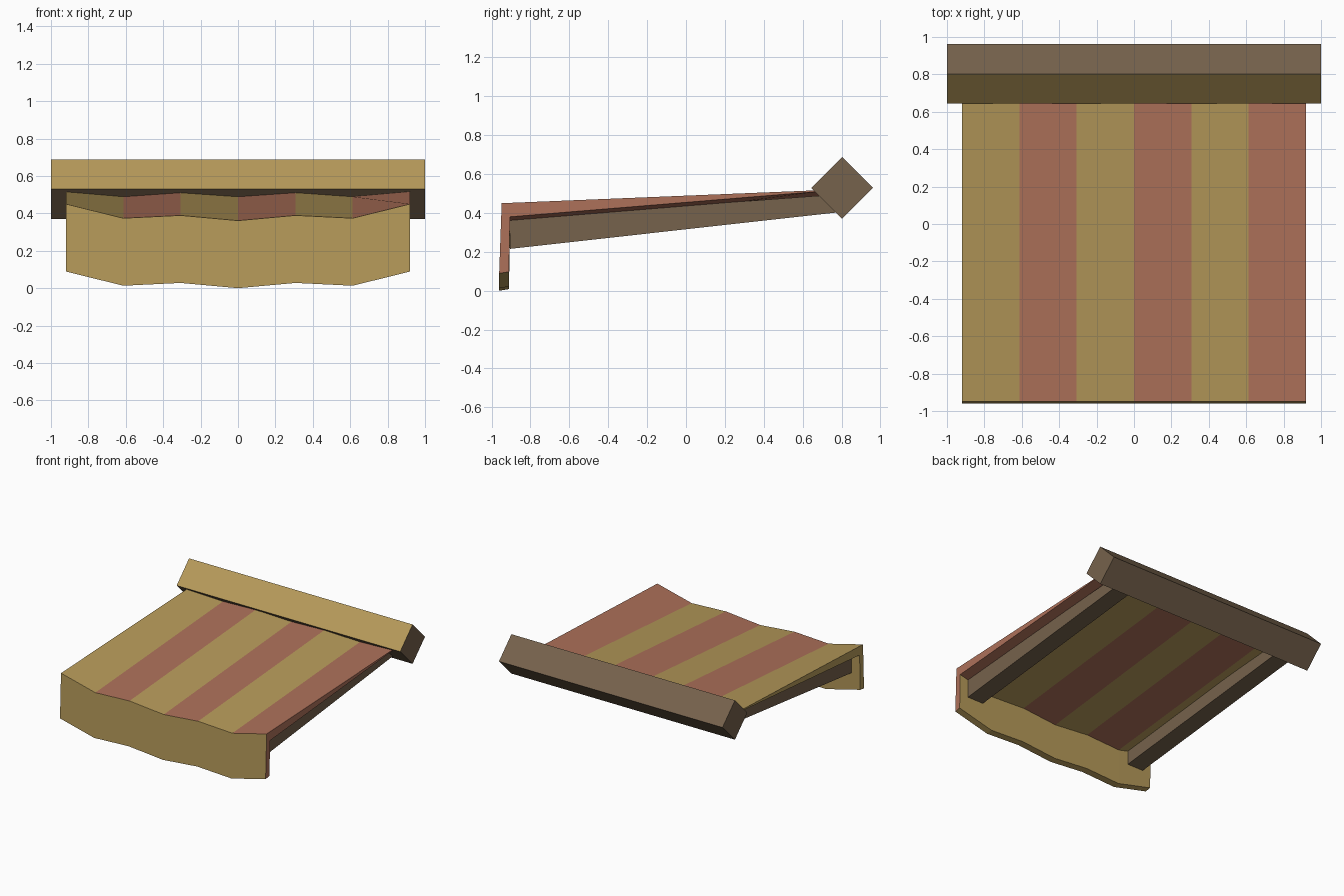
import bpy, bmesh

if "Cube" in bpy.data.objects:
    bpy.data.objects.remove(bpy.data.objects["Cube"])


def material(name, rgb):
    m = bpy.data.materials.new(name)
    m.diffuse_color = (*rgb, 1)
    m.use_nodes = True
    m.node_tree.nodes["Principled BSDF"].inputs["Base Color"].default_value = m.diffuse_color
    return m


YELLOW = material("straw yellow", (0.468, 0.323, 0.102))
RED = material("faded red", (0.423, 0.165, 0.102))
BROWN = material("dark wood", (0.181, 0.122, 0.072))


def loft(name, rings, mats, rule):
    """Skin closed rings of points; rule(face, ring index, side index) gives the material."""
    bm = bmesh.new()
    vs = [[bm.verts.new(p) for p in r] for r in rings]
    n = len(rings[0])
    jobs = []
    for i in range(len(vs) - 1):
        for j in range(n):
            k = (j + 1) % n
            f = bm.faces.new((vs[i][j], vs[i][k], vs[i + 1][k], vs[i + 1][j]))
            jobs.append((f, i, j))
    jobs.append((bm.faces.new(vs[0]), 0, -1))
    jobs.append((bm.faces.new(vs[-1]), len(vs) - 2, -1))
    bmesh.ops.recalc_face_normals(bm, faces=bm.faces[:])
    bm.normal_update()
    for f, i, j in jobs:
        f.material_index = rule(f, i, j)
    me = bpy.data.meshes.new(name)
    bm.to_mesh(me)
    bm.free()
    for m in mats:
        me.materials.append(m)
    ob = bpy.data.objects.new(name, me)
    bpy.context.collection.objects.link(ob)
    return ob


def prism(name, x0, x1, profile, mats, rule=lambda f, i, j: 0):
    return loft(name, [[(x, y, z) for y, z in profile] for x in (x0, x1)], mats, rule)


# Sagging striped canopy with its hanging front valance
columns = [-0.92, -0.613, -0.307, 0, 0.307, 0.613, 0.92]
back_z = [0.517, 0.489, 0.512, 0.489, 0.512, 0.489, 0.517]
front_z = [0.45, 0.374, 0.389, 0.361, 0.389, 0.374, 0.45]
rings = []
for x, zb, zf in zip(columns, back_z, front_z):
    hem = zf - 0.361
    rings.append([(x, 0.69, zb), (x, -0.948, zf), (x, -0.961, hem),
                  (x, -0.911, hem + 0.008), (x, -0.905, zf - 0.07), (x, 0.69, zb - 0.006)])
# Valance front, hem and inside are plain; everything else is striped
loft("striped_canopy", rings, (YELLOW, RED),
     lambda f, i, j: 0 if j in (1, 2, 3) else i % 2)

# Square roller beam standing on its corner, upper front face painted
cy, cz, r = 0.803, 0.529, 0.159
prism("roller_beam", -1, 1, [(cy + r, cz), (cy, cz + r), (cy - r, cz), (cy, cz - r)],
      (BROWN, YELLOW), lambda f, i, j: int(f.normal.y < -0.3 and f.normal.z > 0.3))

# Pair of support arms under the canopy
arm = [(-0.906, 0.215), (0.8, 0.405), (0.8, 0.497), (-0.906, 0.37)]
for side, s in (("left", -1), ("right", 1)):
    prism(side + "_support_arm", s * 0.70, s * 0.845, arm, (BROWN,))
